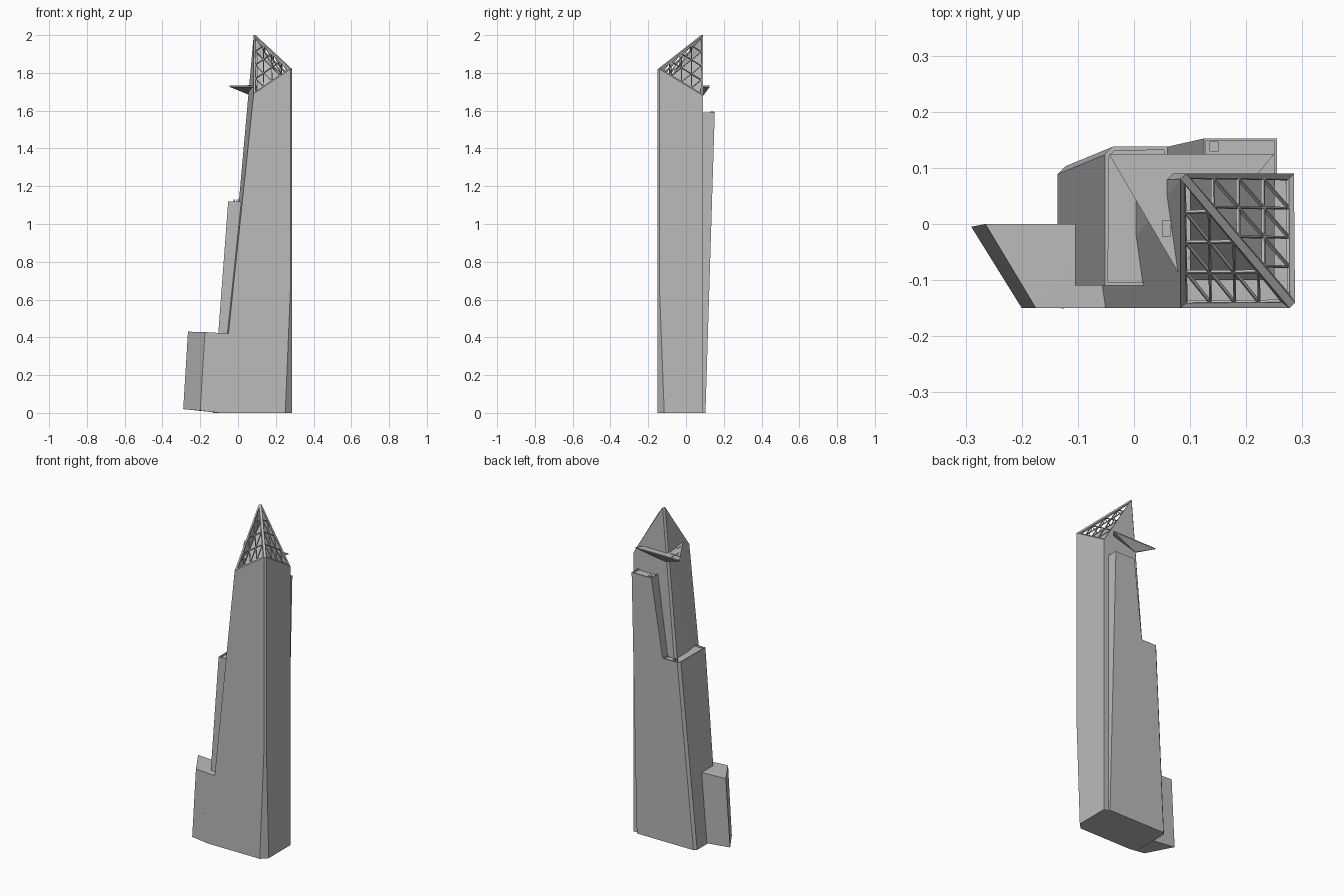
import bpy
import bmesh
from mathutils import Vector

cube = bpy.data.objects.get("Cube")
if cube:
    bpy.data.objects.remove(cube)

grey = bpy.data.materials.new("concrete grey")
grey.use_nodes = True
GREY = (0.5, 0.5, 0.5, 1)
grey.diffuse_color = GREY
grey.node_tree.nodes["Principled BSDF"].inputs["Base Color"].default_value = GREY


def finish(name, bm):
    mesh = bpy.data.meshes.new(name)
    bm.to_mesh(mesh)
    bm.free()
    mesh.materials.append(grey)
    obj = bpy.data.objects.new(name, mesh)
    bpy.context.scene.collection.objects.link(obj)
    return obj


def hull(points):
    """Convex solid around the points, with flat faces merged."""
    bm = bmesh.new()
    for p in points:
        bm.verts.new(p)
    bmesh.ops.convex_hull(bm, input=bm.verts[:])
    loose = [v for v in bm.verts if not v.link_faces]
    bmesh.ops.delete(bm, geom=loose, context="VERTS")
    bmesh.ops.dissolve_limit(bm, angle_limit=0.01, verts=bm.verts[:], edges=bm.edges[:])
    bmesh.ops.recalc_face_normals(bm, faces=bm.faces[:])
    bm.normal_update()
    return bm


def sink_roof(bm, rim, depth):
    """Leave a parapet around the flat roof."""
    roof = [f for f in bm.faces if f.normal.z > 0.95]
    bmesh.ops.inset_region(bm, faces=roof, thickness=rim, depth=0)
    ret = bmesh.ops.extrude_discrete_faces(bm, faces=roof)
    for f in ret["faces"]:
        bmesh.ops.translate(bm, verts=f.verts[:], vec=(0, 0, -depth))


def box(name, center, size):
    c, s = Vector(center), Vector(size) / 2
    signs = (-1, 1)
    finish(name, hull([c + Vector((i * s.x, j * s.y, k * s.z))
                       for i in signs for j in signs for k in signs]))


def lattice(name, corners, rows=4):
    """Triangular grille filling a triangle."""
    a, b, c = corners
    bm = bmesh.new()
    grid = {(i, j): bm.verts.new(a + (b - a) * i / rows + (c - a) * j / rows)
            for i in range(rows + 1) for j in range(rows + 1 - i)}
    for i, j in grid:
        if i + j < rows:
            bm.faces.new((grid[i, j], grid[i + 1, j], grid[i, j + 1]))
        if i + j < rows - 1:
            bm.faces.new((grid[i + 1, j], grid[i + 1, j + 1], grid[i, j + 1]))
    bm.normal_update()
    cells = bm.faces[:]
    bmesh.ops.inset_individual(bm, faces=cells, thickness=0.0035)
    bmesh.ops.delete(bm, geom=cells, context="FACES")
    obj = finish(name, bm)
    solid = obj.modifiers.new("depth", "SOLIDIFY")
    solid.thickness = 0.006
    solid.offset = -1


# Main tower: tapered on the left, one chamfered corner, slanted crown
tower = hull([
    (-0.095, -0.15, 0), (0.25, -0.15, 0), (0.285, -0.115, 0),
    (0.285, 0.09, 0), (-0.08, 0.09, 0), (-0.095, 0.075, 0),
    (0.277, -0.15, 0.65), (0.287, -0.14, 0.65),
    (0.277, -0.15, 1.82), (0.287, -0.14, 1.82),
    (0.083, -0.15, 1.69), (0.285, 0.09, 1.68),
    (0.083, 0.08, 2), (0.093, 0.09, 2)])
panels = [f for f in tower.faces if f.normal.z > 0.2 and f.calc_area() > 0.015]
bmesh.ops.inset_region(tower, faces=panels, thickness=0.015, depth=-0.004)
openings = [[v.co.copy() for v in f.verts] for f in panels if len(f.verts) == 3]
bmesh.ops.delete(tower, geom=panels, context="FACES_ONLY")
finish("main_tower", tower)
for number, corners in enumerate(openings):
    lattice(f"crown_lattice_{number + 1}", corners)

# Floor and inner core behind the crown lattices
box("crown_floor", (0.185, -0.03, 1.68), (0.19, 0.23, 0.01))
finish("crown_core", hull([
    (0.1, 0.08, 1.91), (0.1, -0.1, 1.69), (0.25, -0.1, 1.77),
    (0.25, 0.08, 1.69), (0.1, 0.08, 1.68), (0.25, -0.1, 1.68)]))


def back_y(z):
    return 0.103 + 0.031 * z


def seam_x(z):
    return -0.095 + 0.138 * z


# Middle step on the left, leaning back and inward
STEP_TOP = 1.12
step = []
for z, left in ((0, -0.136), (STEP_TOP, -0.052)):
    y = back_y(z)
    step += [(left, -0.11, z), (left, y - 0.014, z), (left + 0.014, y, z),
             (seam_x(z), y, z), (seam_x(z), -0.11, z)]
step = hull(step)
sink_roof(step, 0.008, 0.008)
finish("middle_step", step)

# Tall slab on the back
SLAB_TOP = 1.59
slab = []
for z in (0, SLAB_TOP):
    for y in (0.08, back_y(z)):
        slab += [(seam_x(z), y, z), (0.255, y, z)]
slab = hull(slab)
sink_roof(slab, 0.006, 0.008)
finish("back_slab", slab)

# Low angular block at the left foot
finish("low_block", hull([
    (-0.29, -0.005, 0.02), (-0.2, -0.15, 0.012), (-0.095, -0.15, 0), (-0.095, -0.005, 0),
    (-0.265, 0, 0.43), (-0.175, -0.15, 0.428), (-0.05, -0.15, 0.42), (-0.05, 0, 0.42)]))

# Triangular terrace jutting out below the crown
finish("terrace", hull([
    (-0.045, 0.125, 1.732), (0.25, 0.125, 1.732), (0.078, -0.085, 1.732),
    (-0.045, 0.125, 1.726), (0.25, 0.125, 1.726), (0.078, -0.085, 1.726),
    (0.068, 0.092, 1.68)]))
box("terrace_stairs", (0.058, -0.008, 1.733), (0.016, 0.028, 0.004))
box("terrace_rib_long", (0.013, 0.085, 1.733), (0.003, 0.07, 0.003))
box("terrace_rib_cross", (0.013, 0.085, 1.733), (0.06, 0.003, 0.003))

# Small roof machinery and wall slots
for i, x in enumerate((-0.02, -0.003)):
    box(f"step_vent_{i + 1}", (x, 0.118, STEP_TOP), (0.01, 0.01, 0.02))
box("slab_vent", (0.143, 0.138, SLAB_TOP - 0.002), (0.016, 0.018, 0.016))
for i in range(4):
    box(f"wall_slot_{i + 1}", (-0.127, -0.15, 0.12 + 0.05 * i), (0.005, 0.002, 0.008))
